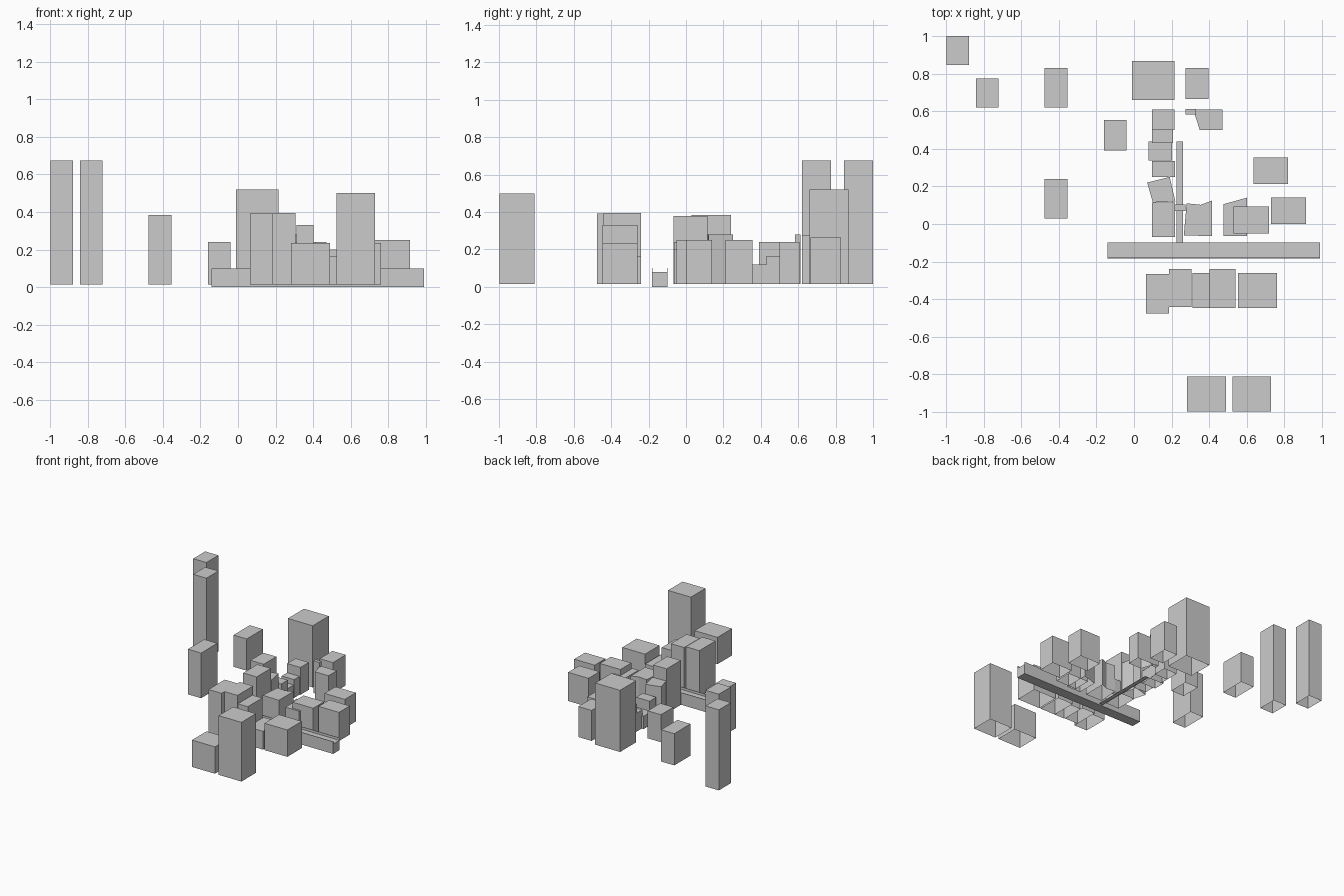
import bpy

BASE = 0.015  # buildings start slightly above the ground


def mesh_object(name, verts, faces):
    mesh = bpy.data.meshes.new(name)
    mesh.from_pydata(verts, [], faces)
    mesh.update()
    obj = bpy.data.objects.new(name, mesh)
    bpy.context.collection.objects.link(obj)
    return obj


def shell(name, outline, top):
    """Open-bottomed prism from a counter-clockwise footprint."""
    n = len(outline)
    verts = [(x, y, BASE) for x, y in outline] + [(x, y, top) for x, y in outline]
    faces = [(i, (i + 1) % n, n + (i + 1) % n, n + i) for i in range(n)]
    faces.append(tuple(range(n, 2 * n)))
    return mesh_object(name, verts, faces)


def block(name, x0, x1, y0, y1, top):
    return shell(name, [(x0, y0), (x1, y0), (x1, y1), (x0, y1)], top)


# Tall slabs on the left side: 0.12 wide
for x, y0, y1, top in [(-0.998, 0.845, 1.0, 0.675), (-0.84, 0.62, 0.775, 0.675),
                       (-0.475, 0.62, 0.83, 0.275), (-0.475, 0.03, 0.24, 0.385),
                       (-0.16, 0.39, 0.553, 0.24)]:
    block("left_tower", x, x + 0.12, y0, y1, top)

# Back of the district
block("back_tower", -0.01, 0.215, 0.66, 0.868, 0.52)
block("back_house", 0.275, 0.395, 0.665, 0.83, 0.265)

# Column of terraced houses
for x0, x1, y0, y1, top in [(0.095, 0.215, 0.5, 0.61, 0.24), (0.095, 0.207, 0.43, 0.5, 0.165),
                            (0.077, 0.203, 0.338, 0.438, 0.12), (0.095, 0.217, 0.25, 0.336, 0.20),
                            (0.095, 0.217, -0.068, 0.115, 0.38), (0.215, 0.275, 0.07, 0.103, 0.13)]:
    block("terrace_house", x0, x1, y0, y1, top)

# Houses with crooked footprints
shell("crooked_terrace", [(0.1, 0.115), (0.22, 0.12), (0.19, 0.25), (0.07, 0.22)], 0.28)
shell("bent_house", [(0.265, -0.06), (0.415, -0.065), (0.415, 0.125), (0.355, 0.102), (0.28, 0.11)], 0.24)
shell("slanted_house", [(0.475, -0.065), (0.6, -0.065), (0.6, 0.14), (0.475, 0.105)], 0.2)
shell("tapered_house", [(0.35, 0.5), (0.47, 0.5), (0.47, 0.608), (0.315, 0.608)], 0.24)
block("narrow_house", 0.275, 0.33, 0.583, 0.612, 0.28)

# Right side blocks
for x0, x1, y0, y1 in [(0.53, 0.717, -0.05, 0.092), (0.73, 0.915, 0.0, 0.14), (0.635, 0.82, 0.212, 0.355)]:
    block("right_block", x0, x1, y0, y1, 0.25)

# Row along the front of the road
for x0, x1, y0, y1, top in [(0.065, 0.185, -0.475, -0.265, 0.392), (0.185, 0.305, -0.442, -0.24, 0.395),
                            (0.312, 0.402, -0.447, -0.26, 0.33), (0.402, 0.54, -0.447, -0.24, 0.165),
                            (0.553, 0.76, -0.447, -0.26, 0.235)]:
    block("roadside_block", x0, x1, y0, y1, top)

# Front pair
block("front_block", 0.282, 0.49, -0.998, -0.81, 0.235)
block("front_tower", 0.523, 0.73, -0.998, -0.81, 0.5)

# Raised road: channel profile with thin parapets, run along x
profile = [(-0.183, 0.0), (-0.098, 0.0), (-0.098, 0.1), (-0.102, 0.1),
           (-0.102, 0.08), (-0.179, 0.08), (-0.179, 0.1), (-0.183, 0.1)]
n = len(profile)
verts = [(x, y, z) for x in (-0.14, 0.99) for y, z in profile]
faces = [((i + 1) % n, i, n + i, n + (i + 1) % n) for i in range(n)]
faces += [tuple(reversed(range(n))), tuple(range(n, 2 * n))]
mesh_object("raised_road", verts, faces)

# Lane underside running towards the back
mesh_object("side_lane", [(0.225, -0.1, 0.01), (0.225, 0.44, 0.01),
                          (0.26, 0.44, 0.01), (0.26, -0.1, 0.01)], [(0, 1, 2, 3)])
